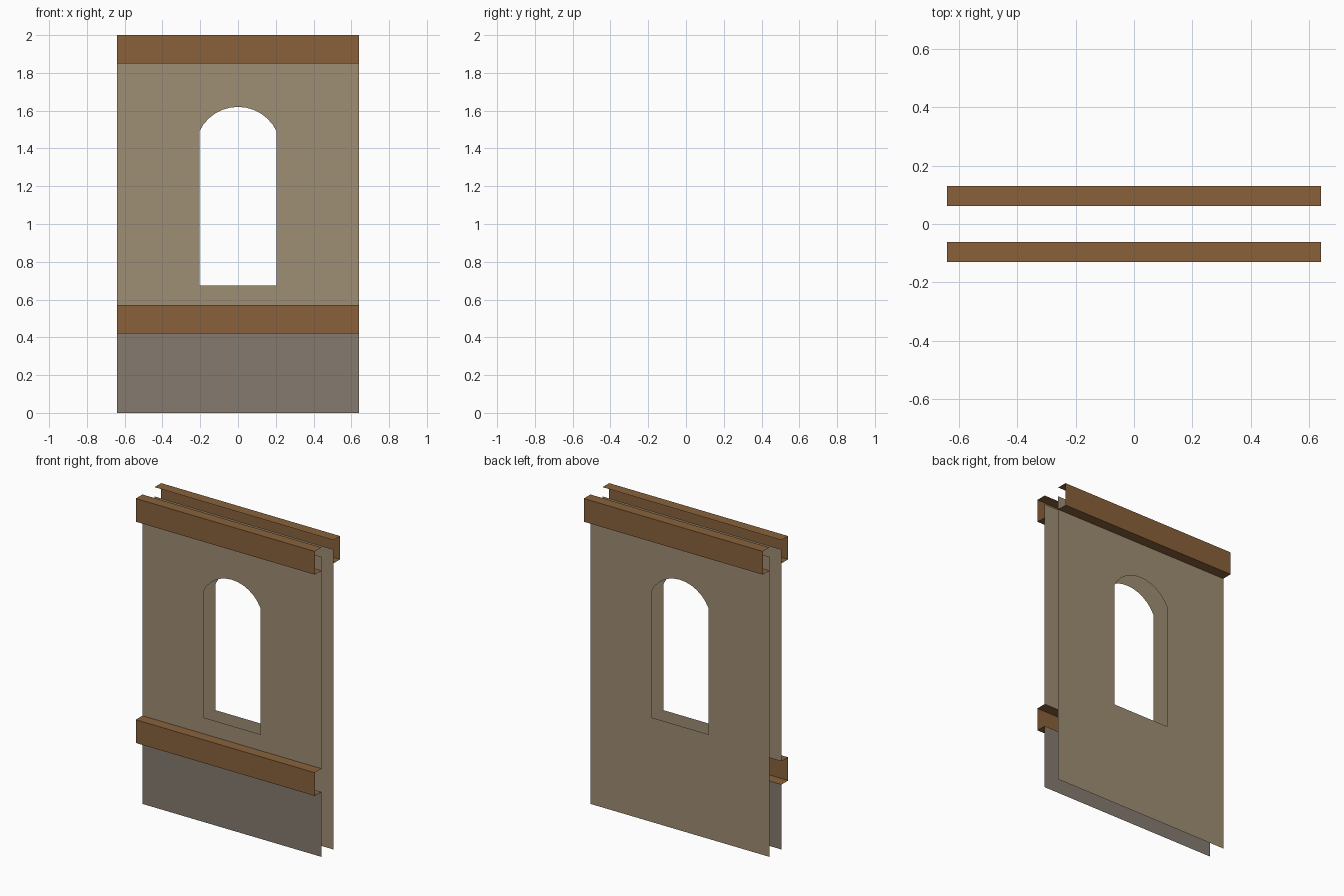
import bpy, bmesh, math
from mathutils import Vector

if "Cube" in bpy.data.objects:
    bpy.data.objects.remove(bpy.data.objects["Cube"])


def material(name, rgb):
    m = bpy.data.materials.new(name)
    lin = [((c / 255 + 0.055) / 1.055) ** 2.4 for c in rgb]
    m.diffuse_color = (*lin, 1)
    m.use_nodes = True
    m.node_tree.nodes["Principled BSDF"].inputs["Base Color"].default_value = m.diffuse_color
    return m


PLASTER = material("tan plaster", (159, 142, 116))
WOOD = material("brown wood", (137, 97, 59))
STONE = material("grey stone", (133, 123, 111))

W = 0.64         # half width
WALL_Y = 0.062   # distance of each wall sheet from the middle
OUT_Y = 0.13     # outer face of the beams


def finish(bm, name, mat):
    me = bpy.data.meshes.new(name)
    bm.to_mesh(me)
    bm.free()
    me.materials.append(mat)
    ob = bpy.data.objects.new(name, me)
    bpy.context.collection.objects.link(ob)
    return ob


def window_outline():
    # arched opening: straight jambs and a segmental arch
    half, sill, spring, top = 0.205, 0.675, 1.49, 1.62
    rise = top - spring
    r = (half ** 2 + rise ** 2) / (2 * rise)
    a = math.asin(half / r)
    n = 12
    arch = [(r * math.sin(a - 2 * a * i / n), top - r + r * math.cos(a - 2 * a * i / n))
            for i in range(n + 1)]
    return [(-half, sill), (half, sill)] + arch


def sheet(name, side, z0, z1, mat, hole=None):
    # flat open sheet facing outwards, optionally with an opening
    bm = bmesh.new()
    for loop in ([(-W, z0), (W, z0), (W, z1), (-W, z1)], hole):
        if loop:
            vs = [bm.verts.new((x, side * WALL_Y, z)) for x, z in loop]
            for i, v in enumerate(vs):
                bm.edges.new((v, vs[(i + 1) % len(vs)]))
    normal = Vector((0, side, 0))
    bmesh.ops.triangle_fill(bm, use_beauty=True, edges=bm.edges[:], normal=normal)
    bm.normal_update()
    for f in bm.faces:
        if f.normal.dot(normal) < 0:
            f.normal_flip()
    # merge the triangles back into larger flat faces
    bmesh.ops.dissolve_limit(bm, angle_limit=0.01, verts=bm.verts[:], edges=bm.edges[:])
    return finish(bm, name, mat)


def beam(name, side, z0, z1):
    # channel-shaped beam: bottom, outer face and top, open ends and back
    profile = [(WALL_Y, z0), (OUT_Y, z0), (OUT_Y, z1), (WALL_Y, z1)]
    bm = bmesh.new()
    rows = [[bm.verts.new((x, side * y, z)) for y, z in profile] for x in (-W, W)]
    for i in range(3):
        q = [rows[0][i], rows[1][i], rows[1][i + 1], rows[0][i + 1]]
        bm.faces.new(q if side < 0 else q[::-1])
    return finish(bm, name, WOOD)


# wall sheets, tucked up into the top beams
sheet("front_wall", -1, 0.57, 1.94, PLASTER, window_outline())
sheet("back_wall", 1, 0.0, 1.94, PLASTER, window_outline())
# stone plinth on the front only
sheet("front_plinth", -1, 0.0, 0.42, STONE)
# timber beams
beam("front_top_beam", -1, 1.85, 2.0)
beam("back_top_beam", 1, 1.85, 2.0)
beam("front_lower_beam", -1, 0.42, 0.57)
